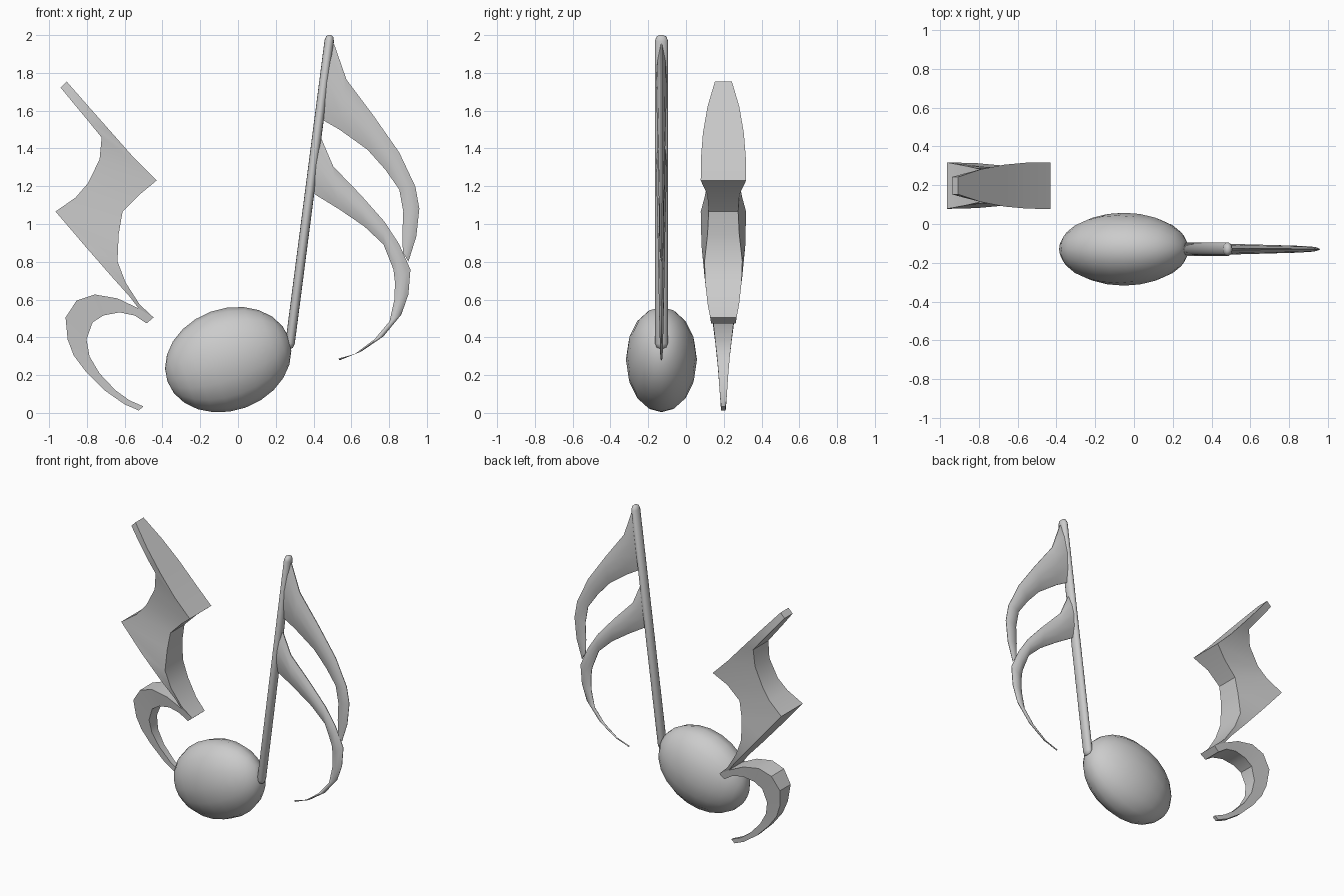
import bpy, bmesh, math
from mathutils import Vector, Matrix

cube = bpy.data.objects.get("Cube")
if cube:
    bpy.data.objects.remove(cube, do_unlink=True)

NOTE_Y, REST_Y = -0.13, 0.198

grey = bpy.data.materials.new("soft grey")
grey.use_nodes = True
COLOUR = (0.6, 0.6, 0.6, 1)
grey.diffuse_color = COLOUR
for node in grey.node_tree.nodes:
    if node.type == 'BSDF_PRINCIPLED':
        node.inputs["Base Color"].default_value = COLOUR


def finish(name, bm, angle):
    """Turn a bmesh into a shaded, coloured object."""
    bmesh.ops.recalc_face_normals(bm, faces=bm.faces)
    mesh = bpy.data.meshes.new(name)
    bm.to_mesh(mesh)
    bm.free()
    mesh.materials.append(grey)
    obj = bpy.data.objects.new(name, mesh)
    bpy.context.collection.objects.link(obj)
    bpy.ops.object.select_all(action='DESELECT')
    obj.select_set(True)
    bpy.context.view_layer.objects.active = obj
    bpy.ops.object.shade_smooth_by_angle(angle=math.radians(angle))
    return obj


def loft(name, rings, angle):
    """Skin a chain of equal-sized closed rings and cap both ends."""
    bm = bmesh.new()
    loops = [[bm.verts.new(p) for p in ring] for ring in rings]
    n = len(loops[0])
    for a, b in zip(loops, loops[1:]):
        for i in range(n):
            j = (i + 1) % n
            bm.faces.new((a[i], a[j], b[j], b[i]))
    bm.faces.new(loops[0])
    bm.faces.new(loops[-1])
    return finish(name, bm, angle)


def slab_ring(s):
    """Four corners of a section: left x, z, right x, z, half depth of each."""
    lx, lz, rx, rz, lt, rt = s
    return [(lx, REST_Y - lt, lz), (rx, REST_Y - rt, rz),
            (rx, REST_Y + rt, rz), (lx, REST_Y + lt, lz)]


def lens_ring(s):
    """Thin-edged lens between an outer and an inner point."""
    ox, oz, ix, iz, t = s
    side = [(0.0, 0.12), (0.22, 0.75), (0.5, 1.0), (0.78, 0.75), (1.0, 0.12)]
    pts = [(f, -k) for f, k in side] + [(f, k) for f, k in reversed(side)]
    return [(ox + (ix - ox) * f, NOTE_Y + k * t, oz + (iz - oz) * f) for f, k in pts]


# Note head: tilted egg with its poles on the long axis
bm = bmesh.new()
bmesh.ops.create_uvsphere(bm, u_segments=16, v_segments=12, radius=1)
bm.transform(Matrix.Translation((-0.052, NOTE_Y, 0.282))
             @ Matrix.Rotation(math.radians(-20), 4, 'Y')
             @ Matrix.Diagonal((0.342, 0.188, 0.270, 1))
             @ Matrix.Rotation(math.radians(90), 4, 'Y'))
finish("note_head", bm, 40)

# Stem: leaning oval rod with rounded ends
base, top = Vector((0.272, NOTE_Y, 0.34)), Vector((0.487, NOTE_Y, 2.0))
axis = (top - base).normalized()
across = Vector((axis.z, 0, -axis.x))
length = (top - base).length
rings = []
for dist, k in [(0, 0.3), (0.008, 0.75), (0.03, 1), (length - 0.03, 1),
                (length - 0.008, 0.75), (length, 0.3)]:
    rings.append([base + axis * dist + across * (0.025 * k * math.cos(a))
                  + Vector((0, 0.035 * k * math.sin(a), 0))
                  for a in [2 * math.pi * i / 14 for i in range(14)]])
loft("stem", rings, 50)

# Flags: outer x, z, inner x, z, half thickness
upper = [(0.485, 1.96, 0.43, 1.56, 0.028), (0.51, 1.95, 0.45, 1.55, 0.028),
         (0.574, 1.765, 0.537, 1.50, 0.026), (0.717, 1.574, 0.685, 1.394, 0.022),
         (0.854, 1.378, 0.78, 1.288, 0.018), (0.939, 1.198, 0.854, 1.182, 0.015),
         (0.960, 1.082, 0.875, 1.066, 0.013), (0.944, 0.934, 0.870, 0.945, 0.012),
         (0.902, 0.80, 0.873, 0.85, 0.008)]
lower = [(0.42, 1.46, 0.385, 1.18, 0.028), (0.44, 1.455, 0.41, 1.155, 0.028),
         (0.505, 1.304, 0.537, 1.077, 0.026), (0.648, 1.156, 0.669, 0.987, 0.023),
         (0.775, 1.013, 0.77, 0.892, 0.02), (0.854, 0.892, 0.823, 0.759, 0.018),
         (0.913, 0.759, 0.831, 0.69, 0.016), (0.902, 0.627, 0.828, 0.60, 0.014),
         (0.865, 0.521, 0.802, 0.484, 0.012), (0.77, 0.405, 0.722, 0.389, 0.009),
         (0.653, 0.325, 0.616, 0.31, 0.007), (0.537, 0.278, 0.532, 0.288, 0.004)]
for name, sections in (("upper_flag", upper), ("lower_flag", lower)):
    loft(name, [lens_ring(s) for s in sections], 50)

# Rest body: zigzag slab whose depth swells at the corners
body = [(-0.939, 1.722, -0.907, 1.754, 0.045, 0.045),
        (-0.865, 1.632, -0.791, 1.622, 0.065, 0.084),
        (-0.786, 1.537, -0.669, 1.484, 0.08, 0.108),
        (-0.722, 1.458, -0.548, 1.347, 0.085, 0.119),
        (-0.733, 1.341, -0.431, 1.23, 0.08, 0.12),
        (-0.796, 1.214, -0.521, 1.156, 0.085, 0.085),
        (-0.86, 1.14, -0.611, 1.066, 0.1, 0.078),
        (-0.966, 1.066, -0.632, 0.945, 0.12, 0.084),
        (-0.812, 0.886, -0.638, 0.802, 0.116, 0.1),
        (-0.669, 0.722, -0.595, 0.69, 0.1, 0.096),
        (-0.574, 0.616, -0.521, 0.574, 0.083, 0.083),
        (-0.526, 0.553, -0.447, 0.505, 0.075, 0.07)]
loft("rest_body", [slab_ring(s) for s in body], 35)

# Rest hook: curling tail that narrows to the foot
hook = [(-0.447, 0.505, -0.484, 0.474, 0.07, 0.065),
        (-0.526, 0.553, -0.548, 0.516, 0.075, 0.07),
        (-0.638, 0.606, -0.627, 0.532, 0.076, 0.066),
        (-0.759, 0.627, -0.712, 0.516, 0.075, 0.06),
        (-0.854, 0.595, -0.77, 0.479, 0.07, 0.054),
        (-0.913, 0.505, -0.802, 0.389, 0.06, 0.044),
        (-0.902, 0.389, -0.786, 0.299, 0.045, 0.034),
        (-0.87, 0.304, -0.733, 0.209, 0.034, 0.026),
        (-0.802, 0.214, -0.648, 0.119, 0.026, 0.02),
        (-0.706, 0.119, -0.574, 0.066, 0.02, 0.016),
        (-0.6, 0.045, -0.53, 0.047, 0.015, 0.013),
        (-0.526, 0.013, -0.5, 0.034, 0.012, 0.011)]
loft("rest_hook", [slab_ring(s) for s in hook], 35)
